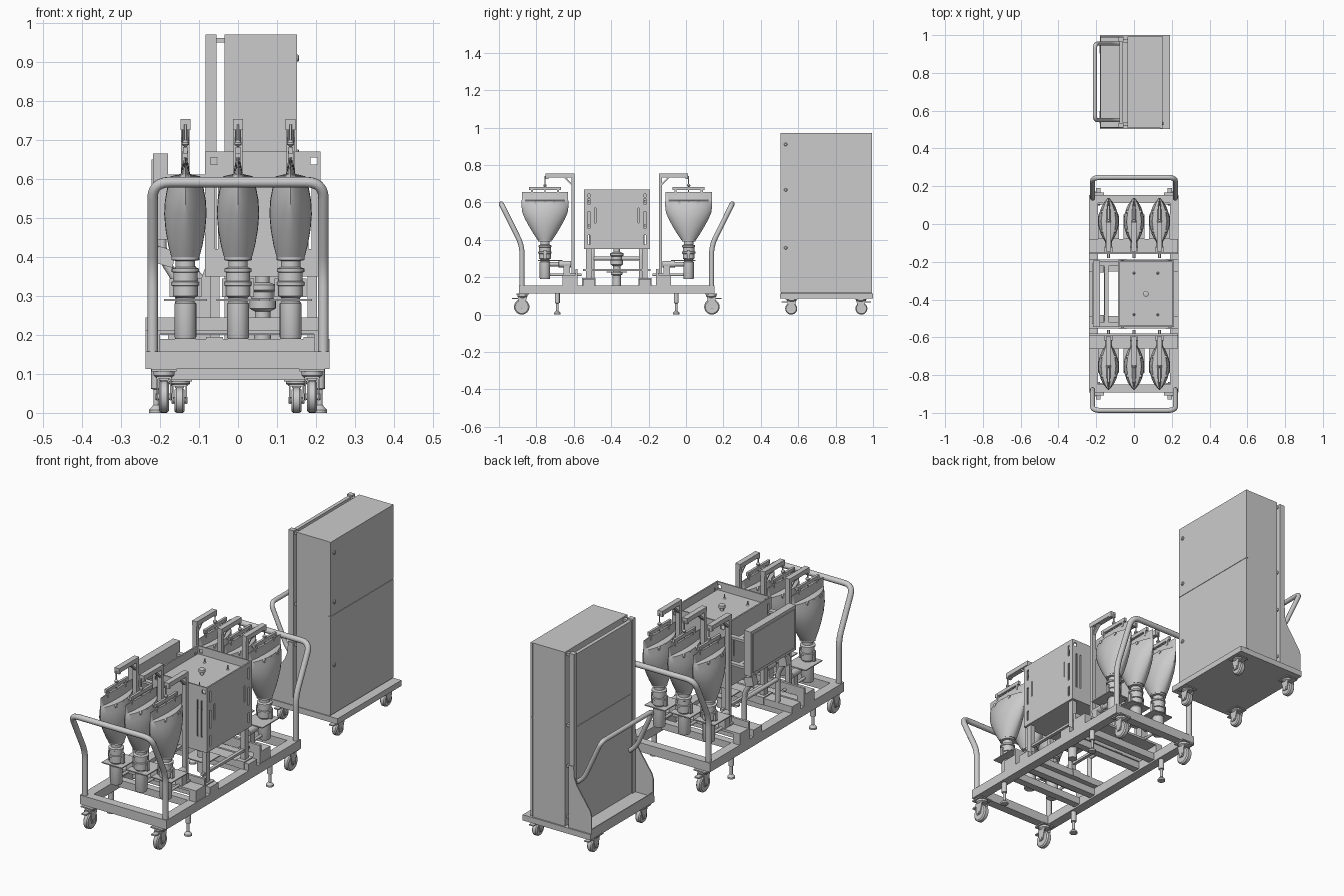
import bpy, bmesh
from math import sin, cos, pi, radians
from mathutils import Vector, Matrix

if "Cube" in bpy.data.objects:
    bpy.data.objects.remove(bpy.data.objects["Cube"])


def finish(name, bm):
    bmesh.ops.recalc_face_normals(bm, faces=bm.faces)
    me = bpy.data.meshes.new(name)
    bm.to_mesh(me)
    bm.free()
    me.polygons.foreach_set("use_smooth", [True] * len(me.polygons))
    me.set_sharp_from_angle(angle=radians(35))
    ob = bpy.data.objects.new(name, me)
    bpy.context.collection.objects.link(ob)
    return ob


def add_box(bm, x0, x1, y0, y1, z0, z1):
    m = Matrix.Translation(((x0 + x1) / 2, (y0 + y1) / 2, (z0 + z1) / 2)) @ Matrix.Diagonal((x1 - x0, y1 - y0, z1 - z0, 1))
    bmesh.ops.create_cube(bm, size=1, matrix=m)


def boxes(name, *dims):
    bm = bmesh.new()
    for d in dims:
        add_box(bm, *d)
    return finish(name, bm)


def loft(name, rings):
    bm = bmesh.new()
    rows = [[bm.verts.new(p) for p in ring] for ring in rings]
    n = len(rows[0])
    for a, b in zip(rows, rows[1:]):
        for i in range(n):
            bm.faces.new((a[i], a[(i + 1) % n], b[(i + 1) % n], b[i]))
    bm.faces.new(rows[0])
    bm.faces.new(rows[-1])
    return finish(name, bm)


def lathe(name, loc, profile, axis='z', n=24):
    """Revolve (radius, height) pairs about an axis through loc."""
    def place(r, h, t):
        a, b = r * cos(t), r * sin(t)
        return Vector(loc) + Vector({'z': (a, b, h), 'x': (h, a, b), 'y': (a, h, b)}[axis])
    return loft(name, [[place(r, h, 2 * pi * i / n) for i in range(n)] for r, h in profile])


def prism(name, pts, y0, y1):
    return loft(name, [[(x, y, z) for x, z in pts] for y in (y0, y1)])


def tube(name, pts, r, fillet=0.04):
    """Round tube along a path with filleted corners."""
    P = [Vector(p) for p in pts]
    path = [P[0]]
    for a, b, c in zip(P, P[1:], P[2:]):
        s, e = b + (a - b).normalized() * fillet, b + (c - b).normalized() * fillet
        path += [s.lerp(b, t / 6).lerp(b.lerp(e, t / 6), t / 6) for t in range(7)]
    path.append(P[-1])
    cu = bpy.data.curves.new(name, 'CURVE')
    cu.dimensions = '3D'
    cu.bevel_depth, cu.bevel_resolution, cu.use_fill_caps = r, 4, True
    sp = cu.splines.new('POLY')
    sp.points.add(len(path) - 1)
    for q, p in zip(sp.points, path):
        q.co = (*p, 1)
    tmp = bpy.data.objects.new(name, cu)
    bm = bmesh.new()
    me = bpy.data.meshes.new_from_object(tmp)
    bm.from_mesh(me)
    bpy.data.objects.remove(tmp)
    bpy.data.meshes.remove(me)
    return finish(name, bm)


def caster(name, x, y, h, out):
    """Swivel caster of height h; out is the y direction of its brake."""
    r, wy = h * .37, y + out * h * .03
    lathe(name + "_wheel", (x, wy, r), [(r * .5, -.012), (r * .85, -.013), (r, -.008), (r, .008), (r * .85, .013), (r * .5, .012)], 'x')
    lathe(name + "_axle", (x, wy, r), [(.008, -.021), (.008, .021)], 'x', 12)
    boxes(name + "_plate", (x - .032, x + .032, y - .032, y + .032, h - .006, h))
    lathe(name + "_swivel", (x, y, 0), [(.02, h * .8), (.027, h * .86), (.027, h - .006)])
    for s in (-1, 1):
        pts = [(wy - .012, r - .01), (wy + .012, r - .01), (y + .024, h * .83), (y - .024, h * .83)]
        loft(name + "_fork", [[(x + s * k, a, b) for a, b in pts] for k in (.015, .019)])
    boxes(name + "_fork_crown", (x - .019, x + .019, y - .024, y + .024, h * .78, h * .83))
    boxes(name + "_brake", (x - .012, x + .012, min(y, y + out * .055), max(y, y + out * .055), h * .74, h * .8))


C = -0.37  # middle of the cart in y

# cart frame
boxes("cart_frame", (-.237, -.19, -.893, .153, .112, .157), (.19, .235, -.893, .153, .112, .157),
      (-.19, .19, -.893, -.85, .112, .157), (-.19, .19, .11, .153, .112, .157),
      *[(-.19, .19, y - .018, y + .018, .12, .155) for y in (-.64, -.53, -.21, -.10)])

# bag sections: height, half depth, half thickness, pinch
bag_levels = [(.40, .040, .036, 0), (.43, .060, .044, .1), (.47, .084, .051, .2), (.51, .106, .0545, .3), (.545, .121, .0525, .4),
              (.575, .125, .047, .5), (.607, .125, .037, .6), (.613, .124, .012, .6), (.655, .124, .005, .6)]

for s, end in ((-1, "front"), (1, "back")):
    Y = lambda d: C + s * d
    span = lambda a, b: tuple(sorted((Y(a), Y(b))))
    # push handle
    g = .219
    tube(end + "_push_handle", [(-g, Y(.507), .15), (-g, Y(.507), .37), (-g, Y(.617), .592), (g, Y(.617), .592),
                                (g, Y(.507), .37), (g, Y(.507), .15)], .0135, .045)
    for x in (-.19, .19):
        caster(end + "_cart_caster", x, Y(.505), .112, s)
    # levelling feet
    for x in (-.21, .21):
        lathe(end + "_levelling_foot", (x, Y(.318), 0), [(.018, 0), (.018, .008), (.009, .018), (.007, .02), (.007, .06), (.013, .062), (.013, .112)], n=16)
    # channel beam carrying the feeders
    boxes(end + "_feeder_beam", (-.237, .232, *span(.21, .29), .202, .213), (-.237, -.2, *span(.21, .29), .157, .202),
          (.195, .232, *span(.21, .29), .157, .202), (-.237, .232, *span(.21, .222), .2, .245))
    for x in (-.135, 0, .135):
        by = Y(.384)
        # bag: round neck below, pinched flat seam on top
        rings = []
        for z, hy, hx, p in bag_levels:
            ts = [2 * pi * i / 32 for i in range(32)]
            rings.append([(x + hx * sin(t) * abs(sin(t)) ** p, by + hy * cos(t), z) for t in ts])
        loft(end + "_bag", rings)
        for k in (-.05, 0, .05):
            for sd in (-1, 1):
                lathe(end + "_bag_grommet", (x + sd * .034, by + k, .598), [(.009, -.005), (.009, .005)], 'x', 14)
        # clamp and hanger
        boxes(end + "_bag_clamp", (x - .006, x + .006, by - .085, by + .085, .665, .682),
              *[(x - .007, x + .007, by + k - .006, by + k + .006, .64, .672) for k in (-.07, .07)])
        lathe(end + "_hanger_rod", (x, by, 0), [(.003, .65), (.003, .683), (.009, .688), (.009, .694), (.003, .7), (.003, .74)], n=12)
        boxes(end + "_hanger_post", (x - .011, x + .011, *span(.225, .242), .213, .752), (x - .013, x + .013, *span(.225, .375), .732, .754),
              (x - .02, x + .02, *span(.222, .25), .213, .222))
        pts = [(Y(.24), .69), (Y(.24), .70), (Y(.272), .734), (Y(.284), .734)]
        loft(end + "_hanger_brace", [[(x + k, a, b) for a, b in pts] for k in (-.008, .008)])
        boxes(end + "_arm_tip", (x - .013, x + .013, *span(.366, .38), .726, .754))
        # valve stack below the bag
        lathe(end + "_valve", (x, by, 0), [(.026, .19), (.028, .195), (.028, .28), (.024, .285), (.024, .295), (.031, .3), (.031, .325),
              (.036, .327), (.036, .336), (.031, .338), (.031, .36), (.035, .362), (.035, .37), (.025, .374), (.025, .39), (.036, .392), (.036, .403)])
        boxes(end + "_valve_plate", (x - .055, x + .055, *span(.29, .42), .287, .292))
        for sd in (-1, 1):
            boxes(end + "_valve_latch", (x + sd * .036 - .005, x + sd * .036 + .005, by - .008, by + .008, .297, .345))
        # feed pipe, motor and its mount
        lathe(end + "_feed_pipe", (x, C, .213), [(.007, s * .19), (.007, s * .37)], 'y', 12)
        lathe(end + "_motor", (x, C, .27), [(.018, s * .245), (.018, s * .31), (.012, s * .312), (.012, s * .36)], 'y')
        boxes(end + "_motor_mount", (x - .018, x + .018, *span(.25, .285), .213, .262))

# central control box: shell with ventilation slots
x0, x1, y0, y1 = -.085, .212, -.545, -.193
box = boxes("control_box", (x0, x1, y0, y1, .35, .67))
cuts = [(x0 + .007, x1 - .007, y0 + .007, y1 - .007, .36, .8)]
for z0, z1 in ((.375, .425), (.46, .55), (.59, .645)):
    cuts += [(-.3, .3, y - .005, y + .005, z0, z1) for y in (-.518, -.22)]
cuts += [(-.3, .3, y - .003, y + .003, .49, .57) for y in (-.485, -.253)]
for x in (-.055, .163, .185):
    cuts.append((x - .004, x + .004, -.8, .1, .42, .60))
cuts += [(x - .009, x + .009, -.8, .1, .637, .655) for x in (-.062, .195)]
cutter = boxes("box_cutter", *cuts)
cutter.hide_render = True
mod = box.modifiers.new("slots", 'BOOLEAN')
mod.object, mod.operation, mod.solver, mod.use_self = cutter, 'DIFFERENCE', 'EXACT', True
bpy.context.view_layer.update()
new = bpy.data.meshes.new_from_object(box.evaluated_get(bpy.context.evaluated_depsgraph_get()))
new.polygons.foreach_set("use_smooth", [False] * len(new.polygons))
box.modifiers.clear()
box.data = new
bpy.data.objects.remove(cutter)
boxes("control_box_lid", (x0 + .007, x1 - .007, y0 + .007, y1 - .007, .622, .63))
lathe("lid_knob", (.063, C, .63), [(.008, 0), (.008, .012), (.015, .014), (.015, .028), (.011, .03)])
for x in (0, .126):
    for y in (C - .11, C + .11):
        lathe("lid_stud", (x, y, .63), [(.007, 0), (.003, .004), (.003, .02)], n=10)
# central outlet valve and box legs
lathe("outlet_valve", (.063, C, 0), [(.022, .157), (.022, .21), (.03, .215), (.03, .225), (.02, .23), (.02, .26), (.034, .268), (.034, .29),
      (.028, .294), (.028, .31), (.035, .315), (.035, .328), (.018, .335), (.018, .352)])
boxes("outlet_plate", (.0, .126, C - .055, C + .055, .225, .23))
for x in (-.06, .19):
    boxes("box_side_rail", (x - .008, x + .008, -.55, -.19, .233, .245))
    for y in (-.52, -.22):
        boxes("box_leg", (x - .012, x + .012, y - .014, y + .014, .157, .352), (x - .022, x + .022, y - .035, y + .035, .157, .195))
for y in (-.52, -.22):
    boxes("box_floor_channel", (-.237, .235, y - .032, y + .032, .157, .19))

# operator panel on the left side with its arms
boxes("operator_panel", (-.218, -.18, y0, y1, .445, .665), (-.222, -.218, y0 + .015, y1 - .015, .46, .65))
boxes("panel_brackets", *[(-.18, -.085, y - .012, y + .012, z, z + .012) for y in (-.53, -.21) for z in (.47, .6)])
boxes("panel_back_bar", (-.155, -.135, -.53, -.21, .47, .482), (-.155, -.135, -.53, -.21, .6, .612))
for y in (-.5, -.24):
    tube("panel_arm", [(-.15, y, .157), (-.15, y, .33), (-.195, y, .40), (-.195, y, .45)], .012, .03)
tube("panel_cross_tube", [(-.15, -.5, .3), (-.15, -.24, .3)], .01)
for y in (-.5, -.24):
    prism("panel_joint", [(-.212, .385), (-.168, .372), (-.16, .415), (-.204, .428)], y - .018, y + .018)

# tall cabinet
boxes("cabinet_base", (-.18, .19, .503, 1, .085, .113))
boxes("cabinet_body", (-.035, .14, .507, .993, .113, .97))
boxes("cabinet_doors", (.139, .151, .505, .995, .118, .6035), (.139, .151, .505, .995, .6055, .97))
boxes("cabinet_rear_panel", (-.083, -.055, .51, .535, .113, .97), (-.083, -.055, .965, .99, .113, .97),
      (-.078, -.06, .535, .965, .113, .603), (-.078, -.06, .535, .965, .605, .962))
boxes("panel_spacers", *[(-.06, -.03, y - .01, y + .01, z, z + .012) for y in (.53, .97) for z in (.15, .4, .6, .95)])
for z in (.91, .667, .357):
    lathe("door_lock", (.15, .533, z), [(.009, 0), (.009, .004), (.006, .007)], 'x', 16)
for y in (.507, .987):
    prism("base_gusset", [(-.18, .113), (-.18, .2), (-.172, .225), (-.1, .33), (-.085, .37), (-.083, .42), (-.055, .42), (-.055, .113)], y, y + .006)
boxes("base_tray_lip", (-.18, -.175, .507, .993, .113, .135))
tube("cabinet_handle", [(-.08, .955, .33), (-.115, .955, .36), (-.207, .955, .56), (-.207, .55, .56), (-.115, .55, .36), (-.08, .55, .33)], .011, .03)
for x in (-.15, .15):
    for y, o in ((.565, -1), (.935, 1)):
        caster("cabinet_caster", x, y, .087, o)
